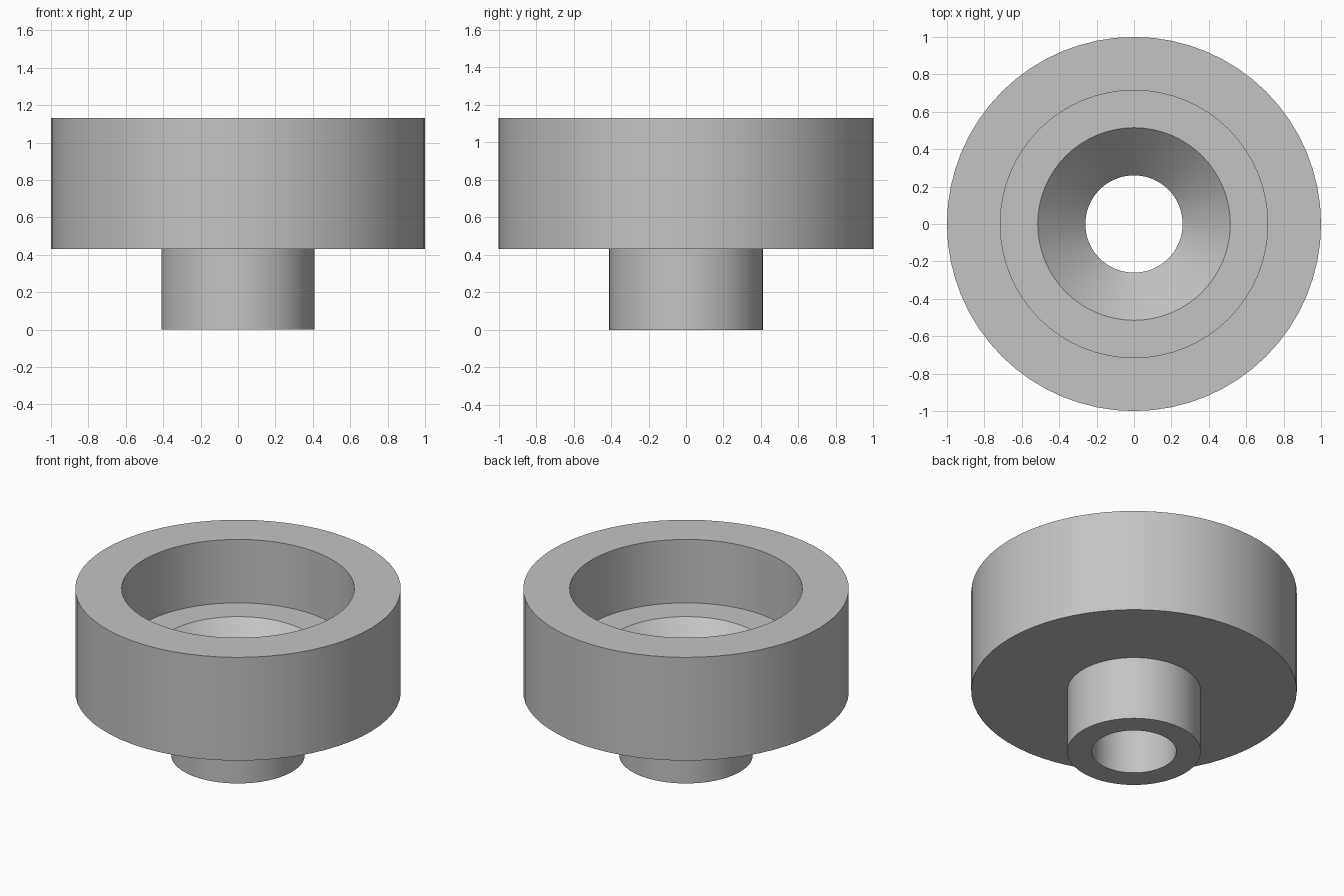
import bpy
import bmesh
import math

SEGMENTS = 64

default_cube = bpy.data.objects.get("Cube")
if default_cube:
    bpy.data.objects.remove(default_cube, do_unlink=True)

# Single plain grey for the whole part
grey = bpy.data.materials.new("plain grey")
grey.use_nodes = True
colour = (0.55, 0.55, 0.55, 1.0)
grey.diffuse_color = colour
grey.node_tree.nodes["Principled BSDF"].inputs["Base Color"].default_value = colour


def revolve(name, profile):
    """Turn a closed (radius, height) profile around the z axis."""
    bm = bmesh.new()
    verts = [bm.verts.new((r, 0, z)) for r, z in profile]
    edges = [bm.edges.new((v, verts[(i + 1) % len(verts)]))
             for i, v in enumerate(verts)]
    bmesh.ops.spin(bm, geom=verts + edges, cent=(0, 0, 0), axis=(0, 0, 1),
                   angle=math.tau, steps=SEGMENTS, use_duplicate=False)
    bmesh.ops.remove_doubles(bm, verts=bm.verts, dist=0.0001)
    bmesh.ops.recalc_face_normals(bm, faces=bm.faces)
    mesh = bpy.data.meshes.new(name)
    bm.to_mesh(mesh)
    bm.free()
    mesh.materials.append(grey)
    obj = bpy.data.objects.new(name, mesh)
    bpy.context.collection.objects.link(obj)
    bpy.ops.object.select_all(action="DESELECT")
    obj.select_set(True)
    bpy.context.view_layer.objects.active = obj
    bpy.ops.object.shade_smooth_by_angle(angle=math.radians(30))
    return obj


# Wide cup with its narrow stem, recess, countersink and through bore
revolve("flanged_bushing", [
    (0.26, 0.0), (0.41, 0.0),      # stem foot
    (0.41, 0.43), (1.0, 0.43),     # underside of the cup
    (1.0, 1.13), (0.715, 1.13),    # rim
    (0.715, 0.70), (0.515, 0.70),  # recess floor
    (0.26, 0.44),                  # countersink down to the bore
])
